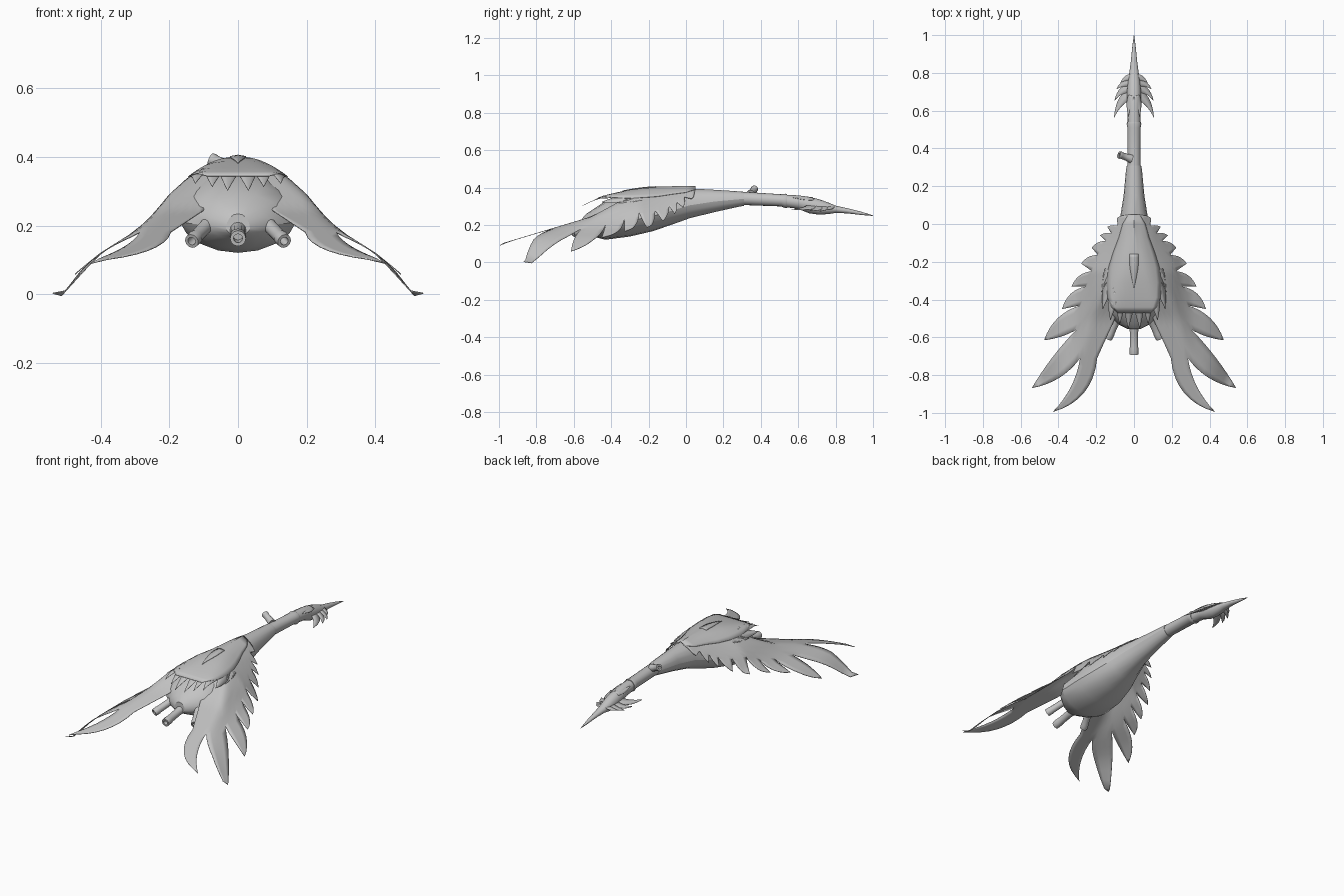
import bpy, math
from mathutils import Vector

if "Cube" in bpy.data.objects:
    bpy.data.objects.remove(bpy.data.objects["Cube"])

grey = bpy.data.materials.new("warm grey")
grey.diffuse_color = (0.55, 0.55, 0.55, 1)
grey.use_nodes = True
grey.node_tree.nodes["Principled BSDF"].inputs["Base Color"].default_value = grey.diffuse_color


def make(name, verts, faces, thick=0, angle=40):
    me = bpy.data.meshes.new(name)
    me.from_pydata(verts, [], faces)
    me.materials.append(grey)
    ob = bpy.data.objects.new(name, me)
    bpy.context.collection.objects.link(ob)
    bpy.ops.object.select_all(action='DESELECT')
    ob.select_set(True)
    bpy.context.view_layer.objects.active = ob
    bpy.ops.object.mode_set(mode='EDIT')
    bpy.ops.mesh.select_all(action='SELECT')
    bpy.ops.mesh.remove_doubles(threshold=.0001)
    bpy.ops.mesh.normals_make_consistent(inside=False)
    bpy.ops.object.mode_set(mode='OBJECT')
    bpy.ops.object.shade_smooth_by_angle(angle=math.radians(angle))
    if thick:
        m = ob.modifiers.new("thickness", 'SOLIDIFY')
        m.thickness, m.offset = thick, 0
    return ob


def loft(name, sections, n=16, angle=40, keel=0):
    """Sections along y: (y, half width, top z, widest z, bottom z)."""
    v, f = [], []
    for y, w, top, mid, bot in sections:
        for i in range(n):
            a = math.tau * i / n
            s = math.sin(a)
            x = w * math.cos(a) * (1 + keel * min(s, 0))
            v.append((x, y, mid + s * ((top - mid) if s > 0 else (mid - bot))))
    for r in range(len(sections) - 1):
        for i in range(n):
            j = (i + 1) % n
            f.append((r*n + i, r*n + j, (r+1)*n + j, (r+1)*n + i))
    f += [tuple(range(n)), tuple(range(len(v) - n, len(v)))]
    return make(name, v, f, angle=angle)


def tube(name, a, b, r, r_hole, n=12):
    """Open pipe with a rim and a sunken bore at end b."""
    a, b = Vector(a), Vector(b)
    q = (b - a).to_track_quat('Z', 'Y')
    L = (b - a).length
    prof = [(r * 1.3, 0), (r, L * .4), (r, L * .8), (r * 1.1, L * .84),
            (r * 1.05, L), (r_hole, L), (r_hole, L * .75)]
    v = [a + q @ Vector((p * math.cos(math.tau*i/n), p * math.sin(math.tau*i/n), h))
         for p, h in prof for i in range(n)]
    f = [(k*n + i, k*n + (i+1) % n, (k+1)*n + (i+1) % n, (k+1)*n + i)
         for k in range(len(prof) - 1) for i in range(n)]
    f += [tuple(range(n)), tuple(range(len(v) - n, len(v)))]
    make(name, v, f)


# Arched surfaces on which the wings and the mantle lie
ARCH = [(0, .402), (.05, .397), (.1, .372), (.15, .335), (.2, .290), (.25, .228),
        (.3, .183), (.4, .12), (.45, .08), (.54, .003), (.7, -.1)]
WING_CAP = [(-1.1, .065), (-.5, .245), (-.4, .30), (-.3, .355), (-.2, .40), (.1, .45)]
BACK_CAP = [(-.65, .25), (-.55, .303), (-.45, .350), (-.3, .385), (-.2, .405), (.1, .45)]


def lerp(table, x):
    for (x0, z0), (x1, z1) in zip(table, table[1:]):
        if x <= x1:
            break
    return z0 + (z1 - z0) * (x - x0) / (x1 - x0)


def surface(cap, x, y):
    a, b, k = lerp(ARCH, abs(x)) - 1.5 * abs(x) * max(0, y + .25), lerp(cap, y), .025
    return min(a, b) - max(k - abs(a - b), 0) ** 2 / (4 * k)


def wing_z(x, y):
    # the trailing side of the outermost feather twists downward
    twist = .25 * max(0, abs(x) - .40) * max(0, min(1, (-y - .7) / .1)) * (abs(x) < .53)
    return surface(WING_CAP, x, y) - (twist if y > -.9 else 0)


def back_z(x, y):
    return surface(BACK_CAP, x, y)


def feather(v, f, root, ctrl, tip, width, surf, lift=0, n=10):
    """Pointed blade along a bent path, laid on a surface."""
    root, ctrl, tip = Vector(root), Vector(ctrl), Vector(tip)
    base = len(v)
    for i in range(n + 1):
        t = i / n
        p = root*(1-t)**2 + ctrl*2*t*(1-t) + tip*t*t
        d = ((ctrl - root)*(1-t) + (tip - ctrl)*t).normalized()
        side = Vector((-d.y, d.x))
        w = width * (1 - max(0, (t - .35) / .65) ** 1.2) + .0006
        for s in (-1, 0, 1):
            c = p + side * w * s * .5
            v.append((c.x, c.y, surf(c.x, c.y) + lift))
    for i in range(n):
        for s in range(2):
            k = base + i*3 + s
            f.append((k, k+1, k+4, k+3))


def mirrored(name, feathers, surf, lift, step=0.0):
    for side, sx in (("right", 1), ("left", -1)):
        v, f = [], []
        for i, (root, ctrl, tip, w) in enumerate(feathers):
            feather(v, f, root, ctrl, tip, w, surf, lift - i * step)
        make(side + "_" + name, [(x*sx, y, z) for x, y, z in v], f, .002)


# Body, neck and head
loft("body", [(.31, .038, .377, .340, .302), (.29, .042, .379, .338, .299),
              (.15, .055, .388, .325, .268), (.02, .076, .395, .305, .236),
              (-.08, .105, .397, .275, .200), (-.18, .138, .392, .245, .166),
              (-.30, .165, .372, .222, .138), (-.43, .170, .328, .212, .121),
              (-.48, .142, .295, .207, .133), (-.53, .085, .262, .200, .158),
              (-.555, .035, .235, .192, .172)], 16, 25, .12)
loft("neck", [(.54, .036, .365, .330, .292), (.53, .039, .367, .330, .290),
              (.51, .035, .364, .333, .299), (.32, .035, .376, .340, .306),
              (.28, .035, .376, .340, .306)])
loft("head", [(.52, .033, .362, .33, .297), (.60, .034, .358, .322, .286),
              (.66, .038, .350, .308, .262), (.71, .037, .338, .297, .255),
              (.76, .032, .320, .288, .258), (.80, .025, .303, .284, .264),
              (.86, .017, .290, .276, .262), (.94, .009, .270, .262, .253),
              (1.0, .001, .251, .250, .248)])

# Pipes at the rear and peg on the neck
tube("centre_pipe", (0, -.50, .195), (0, -.69, .163), .022, .013)
tube("right_pipe", (.07, -.46, .222), (.135, -.605, .155), .02, .012)
tube("left_pipe", (-.07, -.46, .222), (-.135, -.605, .155), .02, .012)
tube("neck_peg", (-.015, .345, .365), (-.08, .367, .394), .018, .009)

# Wing: for each feather a tip and the bulge of its leading and trailing edge
TIPS = [(.09, .03, .1, 0), (.14, -.015, .1, 0), (.178, -.06, .12, 0), (.223, -.125, .12, 0),
        (.278, -.21, .14, 0), (.33, -.33, .15, 0), (.38, -.45, .16, 0),
        (.475, -.615, .13, .05), (.54, -.868, .03, .10), (.43, -.995, -.08, .17)]
NOTCHES = [(.055, .045), (.085, -.01), (.12, -.05), (.15, -.09), (.19, -.165), (.222, -.25),
           (.25, -.33), (.28, -.43), (.305, -.56), (.285, -.71), (.195, -.71)]
ROOTS = [(.02, .05), (.02, 0), (.02, -.04), (.02, -.08), (.02, -.12), (.03, -.17),
         (.04, -.22), (.05, -.28), (.07, -.34), (.09, -.42), (.10, -.5)]


def patch(v, f, left, right, cols):
    """Grid of faces between two edges of equal point count."""
    base, n = len(v), len(left)
    for a, b in zip(left, right):
        for c in range(cols + 1):
            p = a.lerp(b, c / cols)
            v.append((p.x, p.y, wing_z(p.x, p.y)))
    for r in range(n - 1):
        for c in range(cols):
            k = base + r*(cols+1) + c
            f.append((k, k+1, k+cols+2, k+cols+1))


def edge(a, b, bulge, n):
    d = b - a
    c = (a + b) / 2 + Vector((-d.y, d.x)) * bulge * 2
    return [a*(1-t)**2 + c*2*t*(1-t) + b*t*t for t in (i / n for i in range(n + 1))]


wv, wf = [], []
for i, (tx, ty, lead, trail) in enumerate(TIPS):
    r0, r1, n0, n1 = (Vector(p) for p in (ROOTS[i], ROOTS[i+1], NOTCHES[i], NOTCHES[i+1]))
    patch(wv, wf, edge(r0, n0, 0, 8), edge(r1, n1, 0, 8), 4)
    tip = Vector((tx, ty))
    patch(wv, wf, edge(n0, tip, lead, 8), edge(n1, tip, -trail, 8), 4)
for side, sx in (("right", 1), ("left", -1)):
    make(side + "_wing", [(x*sx, y, z) for x, y, z in wv], wf, .003)

# Mantle covering the back and the wing roots
rows = [(.05, .03), (0, .06), (-.07, .08), (-.15, .11), (-.23, .135), (-.31, .145),
        (-.39, .14), (-.44, .12), (-.47, .09)]
m = 12
mv = [(w * (2*i/m - 1), y, back_z(w * (2*i/m - 1), y) + .004)
      for y, w in rows for i in range(m + 1)]
mf = [(r*(m+1) + i, r*(m+1) + i + 1, (r+1)*(m+1) + i + 1, (r+1)*(m+1) + i)
      for r in range(len(rows) - 1) for i in range(m)]
make("mantle", mv, mf, .002)

# Pointed coverts emerging from under the rim of the mantle, and a crest on the back
mirrored("rear_coverts", [((.022, -.40), (.03, -.46), (.03, -.555), .052),
                          ((.065, -.38), (.075, -.44), (.075, -.53), .055),
                          ((.10, -.36), (.118, -.42), (.125, -.51), .055),
                          ((.11, -.28), (.15, -.35), (.165, -.45), .055),
                          ((.10, -.20), (.145, -.25), (.17, -.36), .05)], back_z, .002, .0004)
cv, cf = [], []
feather(cv, cf, (0, -.16), (0, -.25), (0, -.34), .045, back_z, .006)
make("back_crest", cv, cf, .003)


# Ruff of drooping feathers behind the head
def droop(x, y):
    return .318 - .45 * max(0, abs(x) - .02) - .12 * (y - .62)


mirrored("head_feathers", [((.01, .78), (.045, .775), (.07, .75), .03),
                           ((.01, .75), (.06, .75), (.092, .715), .035),
                           ((.01, .72), (.07, .72), (.102, .655), .04),
                           ((.01, .69), (.075, .67), (.105, .565), .046)], droop, 0, .001)
mirrored("nape_feathers", [((.015, .68), (.03, .63), (.03, .57), .03)],
         lambda x, y: .358 - .5 * abs(x) - .12 * (y - .6), 0)
